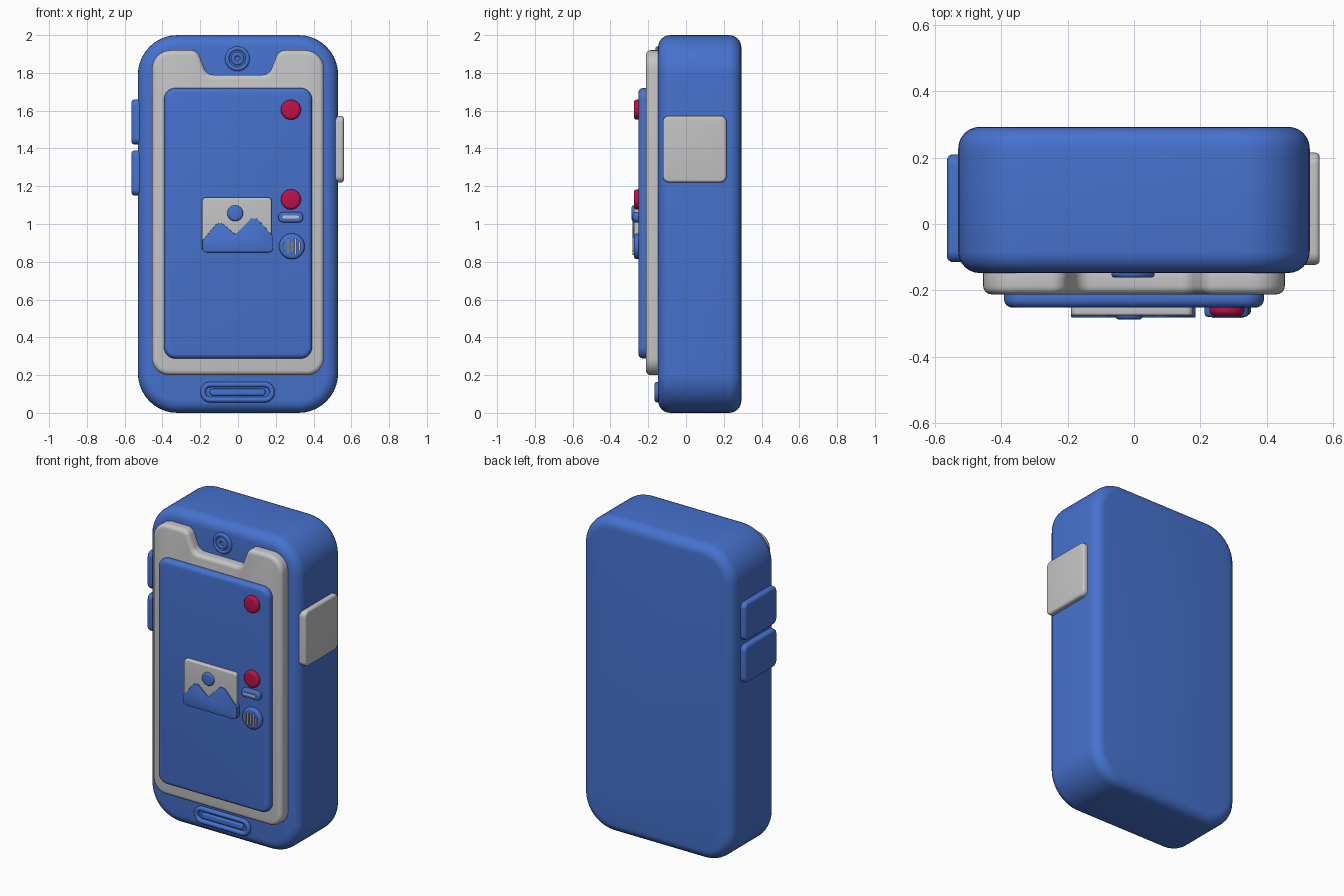
import bpy, bmesh, math
from mathutils import Vector

if "Cube" in bpy.data.objects:
    bpy.data.objects.remove(bpy.data.objects["Cube"])


def material(name, rgb):
    m = bpy.data.materials.new(name)
    m.use_nodes = True
    m.diffuse_color = (*rgb, 1)
    m.node_tree.nodes["Principled BSDF"].inputs["Base Color"].default_value = (*rgb, 1)
    return m


BLUE = material("blue", (0.062, 0.168, 0.62))
GREY = material("light grey", (0.56, 0.56, 0.57))
RED = material("crimson", (0.5, 0.006, 0.065))


def fillet(points, steps=10):
    """Round the corners of a polygon given as (u, v, radius)."""
    out = []
    for i, (u, v, r) in enumerate(points):
        p = Vector((u, v))
        if r == 0:
            out.append(p)
            continue
        a = (Vector(points[i - 1][:2]) - p).normalized()
        b = (Vector(points[(i + 1) % len(points)][:2]) - p).normalized()
        half = a.angle(b) / 2
        t = r / math.tan(half)
        c = p + (a + b).normalized() * r / math.sin(half)
        s, e = p + a * t - c, p + b * t - c
        start = math.atan2(s.y, s.x)
        turn = (math.atan2(e.y, e.x) - start + math.pi) % math.tau - math.pi
        for k in range(steps + 1):
            ang = start + turn * k / steps
            out.append(c + Vector((math.cos(ang), math.sin(ang))) * r)
    return out


def box(u0, u1, v0, v1, r):
    return fillet([(u0, v0, r), (u1, v0, r), (u1, v1, r), (u0, v1, r)])


def disc(u, v, r, n=32):
    return [Vector((u + r * math.cos(math.tau * k / n), v + r * math.sin(math.tau * k / n)))
            for k in range(n)]


def finish(ob, mat):
    ob.data.materials.append(mat)
    bpy.ops.object.select_all(action='DESELECT')
    ob.select_set(True)
    bpy.context.view_layer.objects.active = ob
    bpy.ops.object.shade_smooth_by_angle(angle=math.radians(40))
    return ob


def slab(name, outline, d0, d1, mat, bevel=0.0, side=False, segments=4):
    """Extrude an outline along y (or along x for side parts)."""
    bm = bmesh.new()
    rings = [[bm.verts.new((d, p.x, p.y) if side else (p.x, d, p.y)) for p in outline]
             for d in (d0, d1)]
    n = len(outline)
    for k in range(n):
        bm.faces.new((rings[0][k], rings[0][(k + 1) % n], rings[1][(k + 1) % n], rings[1][k]))
    for ring in rings:
        bm.faces.new(ring)
    bmesh.ops.recalc_face_normals(bm, faces=bm.faces)
    if bevel:
        rim = [e for e in bm.edges if e.calc_face_angle(0) > math.radians(60)
               and (e.verts[0] in rings[0]) == (e.verts[1] in rings[0])]
        bmesh.ops.bevel(bm, geom=rim, offset=bevel, segments=segments, profile=0.5,
                        affect='EDGES', clamp_overlap=True)
    me = bpy.data.meshes.new(name)
    bm.to_mesh(me)
    bm.free()
    ob = bpy.data.objects.new(name, me)
    bpy.context.collection.objects.link(ob)
    return finish(ob, mat)


def tube(name, outline, y, radius, mat):
    """Round bead following a closed outline on the front."""
    cu = bpy.data.curves.new(name, 'CURVE')
    cu.dimensions = '3D'
    cu.bevel_depth = radius
    cu.bevel_resolution = 3
    sp = cu.splines.new('POLY')
    sp.points.add(len(outline) - 1)
    for pt, p in zip(sp.points, outline):
        pt.co = (p.x, y, p.y, 1)
    sp.use_cyclic_u = True
    ob = bpy.data.objects.new(name, cu)
    bpy.context.collection.objects.link(ob)
    cu.materials.append(mat)
    return ob


# Main case
slab("case", box(-0.53, 0.53, 0, 2, 0.21), -0.148, 0.293, BLUE, 0.065, segments=6)

# Screen frame with a notch at the top, mirrored left to right
half = [(0.455, 0.2, 0.09), (0.455, 1.92, 0.1), (0.215, 1.92, 0.05), (0.165, 1.79, 0.05)]
mirrored = [(-x, z, r) for x, z, r in reversed(half)]
slab("screen_frame", fillet(half + mirrored), -0.212, -0.12, GREY, 0.025)

# Raised screen
slab("screen", box(-0.392, 0.392, 0.288, 1.72, 0.06), -0.252, -0.19, BLUE, 0.025)

# Side buttons
for name, z0, z1 in (("upper_side_button", 1.42, 1.66), ("lower_side_button", 1.15, 1.39)):
    slab(name, box(-0.115, 0.21, z0, z1, 0.035), -0.564, -0.5, BLUE, 0.018, side=True)
slab("power_button", box(-0.123, 0.215, 1.22, 1.573, 0.035), 0.5, 0.56, GREY, 0.014, side=True)

# Camera in the notch
slab("camera_base", disc(-0.003, 1.875, 0.06), -0.155, -0.13, BLUE)
tube("camera_ring", disc(-0.003, 1.875, 0.054), -0.15, 0.012, BLUE)
tube("camera_lens", disc(-0.003, 1.875, 0.024), -0.15, 0.012, BLUE)

# Speaker slot under the screen
tube("speaker_rim", box(-0.185, 0.18, 0.07, 0.15, 0.038), -0.152, 0.015, BLUE)
slab("speaker_slot", box(-0.15, 0.145, 0.092, 0.128, 0.017), -0.164, -0.13, BLUE, 0.008)

# Picture icon: card, hills and sun
slab("picture_card", box(-0.19, 0.178, 0.853, 1.14, 0.02), -0.276, -0.24, GREY, 0.008)
hills = [(-0.19, 0.85, 0.025), (0.186, 0.85, 0.025), (0.186, 0.935, 0.01), (0.1, 1.03, 0.02),
         (0.07, 1.03, 0.015), (-0.015, 0.945, 0.01), (-0.085, 1.005, 0.015),
         (-0.115, 1.0, 0.012), (-0.19, 0.91, 0.01)]
slab("picture_hills", fillet(hills, 5), -0.282, -0.24, BLUE, 0.003, segments=2)
slab("picture_sun", disc(-0.015, 1.057, 0.042), -0.288, -0.25, BLUE, 0.012)

# Red round buttons
for name, z in (("upper_red_button", 1.605), ("lower_red_button", 1.13)):
    slab(name, disc(0.28, z, 0.053), -0.276, -0.23, RED, 0.015)

# Small label pill with a pale line
slab("label_pill", box(0.213, 0.345, 1.009, 1.063, 0.025), -0.28, -0.24, BLUE, 0.01)
slab("label_line", box(0.235, 0.323, 1.03, 1.044, 0.006), -0.284, -0.27, GREY)

# Sound button with pale bars
slab("sound_button", disc(0.285, 0.882, 0.068), -0.276, -0.24, BLUE, 0.015)
for i, h in enumerate((0.022, 0.04, 0.032, 0.045, 0.025)):
    x = 0.285 + (i - 2) * 0.02
    slab(f"sound_bar_{i + 1}", box(x - 0.005, x + 0.005, 0.882 - h, 0.882 + h, 0.004),
         -0.284, -0.27, GREY)
